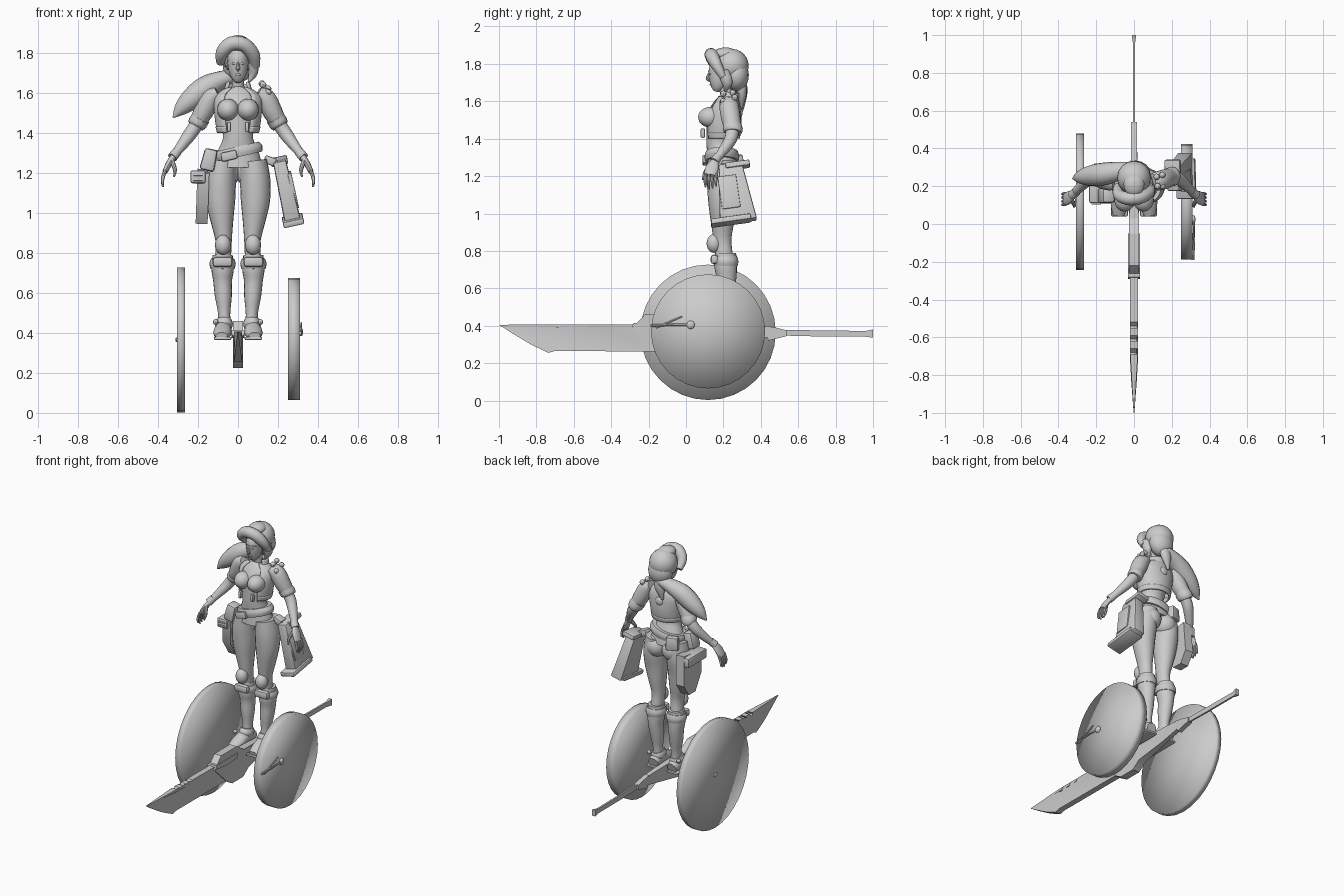
import bpy, bmesh, math
from mathutils import Vector, Matrix

grey = bpy.data.materials.new("plain grey")
grey.diffuse_color = (0.6, 0.6, 0.6, 1)


def finish(name, bm, angle=40):
    bmesh.ops.recalc_face_normals(bm, faces=bm.faces)
    me = bpy.data.meshes.new(name)
    bm.to_mesh(me)
    bm.free()
    me.materials.append(grey)
    me.shade_smooth()
    me.set_sharp_from_angle(angle=math.radians(angle))
    ob = bpy.data.objects.new(name, me)
    bpy.context.collection.objects.link(ob)
    return ob


def spline(rows, steps):
    """Smooth the rows of numbers with a Catmull-Rom curve."""
    rows = [Vector(r) for r in rows]
    out = []
    for i in range(len(rows) - 1):
        a, b, c, d = rows[max(i - 1, 0)], rows[i], rows[i + 1], rows[min(i + 2, len(rows) - 1)]
        for k in range(steps):
            t = k / steps
            out.append(0.5 * (2 * b + (c - a) * t + (2 * a - 5 * b + 4 * c - d) * t * t
                              + (3 * b - a - 3 * c + d) * t ** 3))
    return out + [rows[-1]]


def loft(name, rows, ref=(1, 0, 0), n=16, steps=3, gap=0, wall=0):
    """Rows are x, y, z, radius along ref, other radius; gap opens the -y side."""
    rows = spline(rows, steps)
    bm, rings = bmesh.new(), []
    for i, r in enumerate(rows):
        p = Vector(r[:3])
        t = (Vector(rows[min(i + 1, len(rows) - 1)][:3]) - Vector(rows[max(i - 1, 0)][:3])).normalized()
        u = (Vector(ref) - t * t.dot(Vector(ref))).normalized()
        v = t.cross(u)
        m = n + 1 if gap else n
        ang = [-math.pi / 2 + gap + (2 * math.pi - 2 * gap) * k / n for k in range(m)]
        rings.append([bm.verts.new(p + u * max(r[3], .001) * math.cos(a) + v * max(r[4], .001) * math.sin(a))
                      for a in ang])
    for a, b in zip(rings, rings[1:]):
        for k in range(n):
            j = (k + 1) % len(a)
            bm.faces.new((a[k], a[j], b[j], b[k]))
    if not gap:
        bm.faces.new(rings[0])
        bm.faces.new(rings[-1])
    ob = finish(name, bm)
    if wall:
        ob.modifiers.new("wall", 'SOLIDIFY').thickness = wall
    return ob


def ball(name, c, r, rot=(0, 0, 0), n=16):
    r = (r, r, r) if isinstance(r, float) else r
    bm = bmesh.new()
    bmesh.ops.create_uvsphere(bm, u_segments=n, v_segments=n * 3 // 4, radius=1)
    ob = finish(name, bm)
    ob.location, ob.scale, ob.rotation_euler = c, r, rot
    return ob


def box(name, c, size, rot=(0, 0, 0), top=(1, 1), bevel=.008):
    bm = bmesh.new()
    bmesh.ops.create_cube(bm, size=1, matrix=Matrix.Diagonal((*size, 1)))
    for v in bm.verts:
        if v.co.z > 0:
            v.co.x *= top[0]
            v.co.y *= top[1]
    bmesh.ops.bevel(bm, geom=bm.edges[:], offset=bevel, segments=2, affect='EDGES', profile=.5)
    ob = finish(name, bm, 35)
    ob.location, ob.rotation_euler = c, [math.radians(a) for a in rot]
    return ob


def plate(name, pts, half):
    """Side outline (y, z) given thickness by the function half(y, z)."""
    bm = bmesh.new()
    sides = [[bm.verts.new((s * half(y, z), y, z)) for y, z in pts] for s in (-1, 1)]
    for s in sides:
        bm.faces.new(s)
    for k in range(len(pts)):
        j = (k + 1) % len(pts)
        bm.faces.new((sides[0][k], sides[0][j], sides[1][j], sides[1][k]))
    bmesh.ops.triangulate(bm, faces=[f for f in bm.faces if len(f.verts) > 4])
    return finish(name, bm, 30)


def disc(name, x, width, y, z, r, n=32):
    """Wheel disc with softly shaded fan faces."""
    bm = bmesh.new()
    bmesh.ops.create_cone(bm, segments=n, radius1=r, radius2=r, depth=width, cap_ends=True,
                          matrix=Matrix.Translation((x, y, z)) @ Matrix.Rotation(math.pi / 2, 4, 'Y'))
    bmesh.ops.poke(bm, faces=[f for f in bm.faces if len(f.verts) > 4])
    return finish(name, bm, 180)


# Side discs with their hub nubs and the outer hook
disc("left_disc", -.285, .042, .118, .365, .362)
disc("right_disc", .28, .06, .118, .37, .305)
ball("left_hub", (-.307, .118, .365), (.006, .02, .012))
loft("hook_rod", [(.312, -.19, .40, .007, .008), (.318, -.08, .405, .006, .006),
                  (.316, .03, .405, .006, .008)], ref=(1, 0, 0), n=8)
loft("hook_barb", [(.312, -.16, .39, .005, .005), (.316, -.02, .45, .004, .004)], n=8)
ball("hook_knob", (.314, .025, .405), (.012, .022, .022))

# Long blade, central body and thin handle
blade = [(-1, .405), (-.93, .36), (-.83, .30), (-.735, .255), (-.70, .265), (-.1, .262), (-.1, .405)]
for y in (-.52, -.59, -.66):
    blade += [(y, .407), (y - .02, .388), (y - .045, .39), (y - .03, .407)]
plate("blade", blade, lambda y, z: min(.02, .002 + (y + 1) * .075))
plate("weapon_body", [(-.29, .385), (-.22, .46), (-.05, .46), (.03, .41), (.4, .40), (.47, .375), (.47, .345),
                      (.3, .31), (.08, .27), (.02, .225), (-.1, .225), (-.16, .262)],
      lambda y, z: .026 if y < .1 else .015)
plate("blade_spine", [(-.29, .39), (-.16, .375), (-.05, .385), (-.05, .415), (-.28, .415)], lambda y, z: .032)
plate("handle_neck", [(.42, .40), (.48, .39), (.54, .375), (.54, .345), (.44, .32)], lambda y, z: .016)
plate("handle", [(.5, .378), (.97, .372), (.97, .342), (.7, .343), (.5, .348)], lambda y, z: .006)
plate("handle_end", [(.96, .372), (1, .38), (1, .337), (.96, .34)], lambda y, z: .006 + .15 * (y - .96))

for s, side in ((-1, "left"), (1, "right")):
    # Legs, boots and feet
    loft(side + "_leg", [(s * .075, .2, 1.26, .07, .085), (s * .086, .2, 1.16, .076, .088),
                         (s * .087, .195, 1.06, .073, .076), (s * .08, .195, .96, .057, .063),
                         (s * .072, .195, .86, .041, .048), (s * .075, .205, .77, .04, .046)], steps=4, n=20)
    loft(side + "_boot", [(s * .077, .212, .79, .05, .056), (s * .077, .212, .72, .056, .06),
                          (s * .077, .216, .66, .047, .054), (s * .073, .21, .58, .042, .047),
                          (s * .069, .205, .49, .03, .036), (s * .069, .2, .41, .036, .042)], n=20)
    loft(side + "_boot_cuff", [(s * .077, .212, .77, .058, .06), (s * .077, .213, .745, .066, .067),
                               (s * .077, .213, .72, .06, .063)], n=20)
    ball(side + "_knee_pad", (s * .075, .15, .84), (.04, .04, .05))
    box(side + "_knee_plate", (s * .077, .152, .755), (.1, .04, .05), bevel=.015)
    loft(side + "_foot", [(s * .07, .255, .40, .036, .035), (s * .073, .19, .415, .04, .05),
                          (s * .078, .11, .40, .046, .034), (s * .082, .045, .385, .03, .018)])
    loft(side + "_ankle_wrap", [(s * .07, .2, .47, .036, .045), (s * .07, .195, .445, .045, .056),
                                (s * .07, .19, .42, .038, .05)])
    box(side + "_sole", (s * .077, .15, .372), (.088, .22, .016), bevel=.006)
    for y in (.13, .24):
        ball(side + "_shoe_stud", (s * .112, y, .455), .014, n=8)
    ball(side + "_buttock", (s * .06, .225, 1.2), (.07, .075, .075))
    ball(side + "_bust", (s * .05, .13, 1.515), (.055, .065, .055))

    # Sleeves, arms and hands
    loft(side + "_sleeve", [(s * .1, .225, 1.6, .045, .03), (s * .135, .23, 1.575, .052, .05),
                            (s * .17, .24, 1.51, .052, .05), (s * .2, .25, 1.455, .045, .042)], ref=(0, 1, 0))
    loft(side + "_sleeve_cuff", [(s * .185, .245, 1.475, .05, .047), (s * .203, .252, 1.447, .052, .048),
                                 (s * .212, .252, 1.432, .045, .04)], ref=(0, 1, 0))
    loft(side + "_forearm", [(s * .195, .25, 1.46, .036, .034), (s * .235, .24, 1.40, .034, .034),
                             (s * .275, .205, 1.345, .028, .028), (s * .32, .16, 1.285, .019, .019)], ref=(0, 1, 0))
    loft(side + "_wrist_band", [(s * .305, .172, 1.305, .024, .024), (s * .328, .152, 1.277, .025, .025)],
         ref=(0, 1, 0))
    loft(side + "_palm", [(s * .32, .16, 1.285, .02, .016), (s * .345, .14, 1.245, .035, .016),
                          (s * .365, .13, 1.205, .033, .013)], ref=(0, 1, 0))
    for k in range(4):
        y = .105 + k * .019
        end = 1.125 + abs(k - 1.3) * .012
        loft(side + "_finger", [(s * .362, y, 1.215, .009, .009), (s * .377, y - .003, 1.17, .008, .009),
                                (s * .375, y, end, .004, .005)], ref=(0, 1, 0), n=8)
    loft(side + "_thumb", [(s * .33, .125, 1.26, .012, .012), (s * .315, .1, 1.215, .01, .01),
                           (s * .32, .09, 1.18, .004, .004)], ref=(0, 1, 0), n=8)

    # Face details and front jacket buckles
    ball(side + "_eye", (s * .02, .128, 1.745), (.011, .006, .006), n=8)
    ball(side + "_ear", (s * .053, .2, 1.735), (.008, .016, .022), n=8)
    box(side + "_buckle", (s * .045, .09, 1.43), (.022, .025, .05))

# Torso, hips and neck
loft("torso", [(0, .195, 1.23, .12, .085), (0, .19, 1.3, .105, .075), (0, .175, 1.37, .076, .066),
               (0, .18, 1.43, .083, .072), (0, .195, 1.51, .1, .085), (0, .21, 1.58, .1, .065),
               (0, .22, 1.62, .05, .042)], n=24)
loft("neck", [(0, .225, 1.6, .04, .038), (0, .215, 1.64, .03, .032), (0, .205, 1.7, .03, .034)])

# Cropped open jacket with collar and back emblem-free patch
loft("jacket", [(0, .195, 1.405, .105, .09), (0, .195, 1.44, .112, .097), (0, .2, 1.51, .12, .098),
                (0, .215, 1.58, .118, .078), (0, .22, 1.625, .06, .055)], n=24, gap=.6, wall=.008)
loft("jacket_hem", [(0, .195, 1.40, .106, .092), (0, .195, 1.43, .113, .098)], n=24, gap=.6, wall=.012)
loft("collar", [(0, .22, 1.6, .075, .06), (0, .228, 1.65, .06, .058)], n=20, gap=.9, wall=.01)
ball("back_patch", (0, .285, 1.54), (.03, .018, .03))
for x, y, z in ((.125, .2, 1.64), (.15, .2, 1.60), (.15, .26, 1.62), (.17, .22, 1.58), (.12, .25, 1.645)):
    ball("shoulder_stud", (x, y, z), .017, n=8)

# Slanted belt, pouches and buckle
belt = loft("belt", [(0, 0, -.026, .118, .088), (0, 0, 0, .126, .093), (0, 0, .026, .114, .086)], n=24)
belt.location, belt.rotation_euler = (0, .192, 1.305), (0, math.radians(-13), 0)
box("belt_buckle", (-.045, .1, 1.285), (.08, .025, .045), (0, -13, 0))
box("front_pouch", (-.145, .15, 1.265), (.075, .085, .11), (0, 13, 0), (.85, .9), .014)
box("back_pouch", (-.09, .275, 1.27), (.085, .05, .09), (0, 0, 20), (.9, .9), .012)

# Left holster: tapered sheath with a window frame
plate("left_holster", [(.12, 1.2), (.31, 1.22), (.32, 1.02), (.27, .945), (.2, .945), (.13, 1.05)],
      lambda y, z: .03).location.x = -.215
bpy.data.objects["left_holster"].rotation_euler = (0, math.radians(2), 0)
box("holster_frame", (-.2, .21, 1.18), (.075, .2, .065), bevel=.01)
for z in (1.165, 1.19):
    box("holster_bar", (-.2, .108, z), (.05, .01, .01), bevel=.002)

# Right case: slanted box with end rims and strap
tilt = (8, -12.5, 0)
box("right_case", (.24, .258, 1.11), (.082, .2, .32), tilt, (.8, .62), .01)
for dx, dz, w, l in ((.035, -.148, .105, .215), (-.034, .148, .085, .13)):
    box("case_rim", (.24 + dx, .258 - dz * -.12, 1.11 + dz), (w, l, .03), tilt, bevel=.007)
box("case_side_panel", (.275, .23, 1.115), (.02, .1, .18), tilt, bevel=.005)
box("case_strap", (.16, .22, 1.26), (.06, .06, .04), (0, 20, 0))

# Head, nose, lips and jaw
ball("head", (0, .2, 1.765), (.056, .078, .075))
loft("face", [(0, .16, 1.652, .014, .012), (0, .166, 1.672, .032, .034), (0, .175, 1.71, .047, .052),
              (0, .18, 1.76, .053, .062)])
loft("nose", [(0, .126, 1.755, .005, .005), (0, .115, 1.72, .01, .01), (0, .13, 1.71, .004, .004)], n=8)
ball("lips", (0, .134, 1.69), (.014, .008, .007), n=8)

# Hair: full cap, rolled fringe, side locks and long tail
ball("hair_cap", (0, .245, 1.79), (.09, .09, .09))
ball("hair_back", (.005, .27, 1.74), (.082, .066, .085))
loft("hair_fringe", [(-.088, .2, 1.75, .02, .02), (-.08, .155, 1.80, .03, .032), (-.035, .135, 1.845, .035, .036),
                     (.03, .14, 1.84, .036, .036), (.075, .165, 1.79, .03, .034), (.085, .2, 1.73, .02, .024)],
     ref=(0, 1, 0))
ball("hair_crown", (0, .21, 1.852), (.055, .065, .036))
loft("side_lock", [(.07, .2, 1.76, .03, .03), (.075, .22, 1.70, .025, .03), (.055, .21, 1.655, .006, .006)])
loft("hair_tail", [(0, .29, 1.69, .035, .03), (-.08, .28, 1.665, .05, .045), (-.16, .265, 1.625, .06, .06),
                   (-.23, .255, 1.57, .055, .055), (-.285, .248, 1.52, .035, .036), (-.325, .24, 1.475, .003, .003)],
     ref=(0, 1, 0), steps=4)
loft("back_lock", [(0, .29, 1.7, .035, .03), (-.01, .3, 1.64, .035, .025), (-.03, .295, 1.56, .006, .006)])
